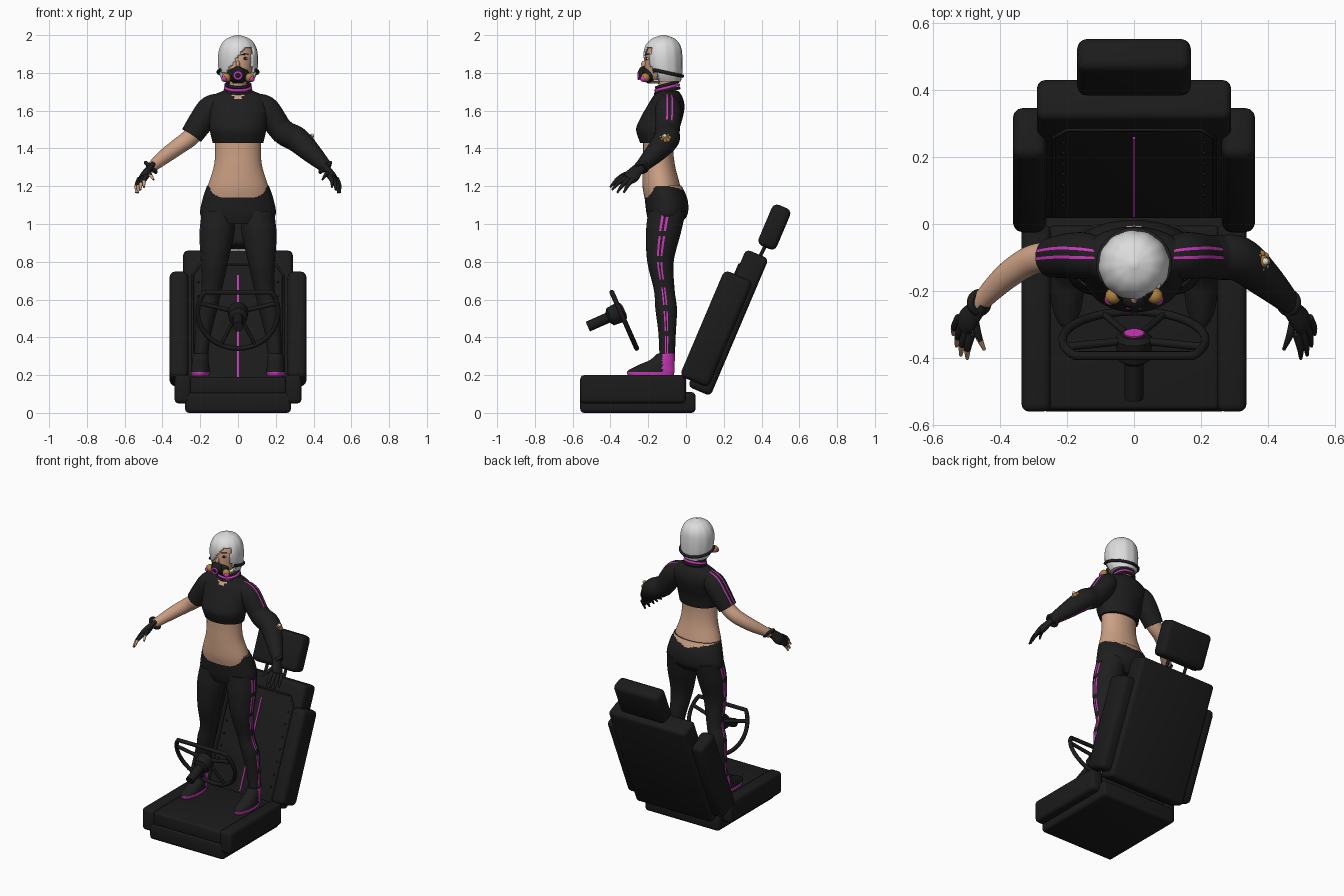
import bpy, bmesh
from math import sin, cos, pi, radians
from mathutils import Vector, Matrix

if "Cube" in bpy.data.objects:
    bpy.data.objects.remove(bpy.data.objects["Cube"])

# Materials
def material(name, *rgb):
    m = bpy.data.materials.new(name)
    m.use_nodes = True
    m.diffuse_color = (*rgb, 1)
    m.node_tree.nodes["Principled BSDF"].inputs["Base Color"].default_value = (*rgb, 1)
    return m

BLACK = material("black fabric", .013, .013, .013)
SKIN = material("skin", .6, .35, .23)
HAIR = material("silver hair", .72, .72, .73)
PINK = material("magenta trim", .62, .04, .52)
GOLD = material("gold", .42, .22, .05)
SEAT = material("black leather", .011, .011, .011)
SEGS = 48

# Helpers
def smooth(ob, angle=40):
    bpy.ops.object.select_all(action='DESELECT')
    ob.select_set(True)
    bpy.context.view_layer.objects.active = ob
    bpy.ops.object.shade_smooth_by_angle(angle=radians(angle))

def finish(name, bm, mats, angle=40):
    me = bpy.data.meshes.new(name)
    bmesh.ops.recalc_face_normals(bm, faces=bm.faces[:])
    bm.to_mesh(me)
    bm.free()
    for m in mats:
        me.materials.append(m)
    ob = bpy.data.objects.new(name, me)
    bpy.context.collection.objects.link(ob)
    smooth(ob, angle)
    return ob

def refine(rows, steps):
    """Catmull-Rom interpolation through rows of numbers."""
    rows = [Vector(r) for r in rows]
    if steps == 1:
        return rows
    out = []
    for k in range(len(rows) - 1):
        a, b, c, d = rows[max(k - 1, 0)], rows[k], rows[k + 1], rows[min(k + 2, len(rows) - 1)]
        for j in range(steps):
            t = j / steps
            out.append(b + (c - a) * t / 2 + (a * 2 - b * 5 + c * 4 - d) * t * t / 2
                       + (b * 3 - a - c * 3 + d) * t ** 3 / 2)
    return out + [rows[-1]]

def bridge(name, rings, mats, rule=None, side=1, angle=40):
    """Join rings with quads; rule(centre, index) picks a material slot, or None for a hole."""
    bm = bmesh.new()
    vs = [[bm.verts.new((p[0] * side, p[1], p[2])) for p in ring] for ring in rings]
    n = len(rings[0])
    for lo, hi in zip(vs, vs[1:]):
        for i in range(n):
            quad = (lo[i], lo[(i + 1) % n], hi[(i + 1) % n], hi[i])
            slot = rule(sum((v.co for v in quad), Vector()) / 4, i) if rule else 0
            if slot is not None:
                bm.faces.new(quad).material_index = slot
    bm.faces.new(vs[0])
    bm.faces.new(vs[-1])
    return finish(name, bm, mats, angle)

def loft(name, rows, mats, rule=None, side=1, steps=6, ripple=0):
    """Horizontal ellipses; each row is z, cx, cy, rx, ry."""
    rings = []
    for z, cx, cy, rx, ry in refine(rows, steps):
        ring = []
        for i in range(SEGS):
            a = 2 * pi * i / SEGS
            k = 1 + ripple * sin(12 * a)
            ring.append((cx + rx * k * cos(a), cy + ry * k * sin(a), z))
        rings.append(ring)
    return bridge(name, rings, mats, rule, side)

def tube(name, rows, mats, rule=None, side=1, steps=6, segs=SEGS, flat=1):
    """Round sections along a path; each row is x, y, z, radius."""
    rows = refine(rows, steps)
    rings = []
    for k, row in enumerate(rows):
        t = (rows[min(k + 1, len(rows) - 1)] - rows[max(k - 1, 0)]).xyz.normalized()
        u = t.cross(Vector((0, 1, 0))).normalized()
        v = t.cross(u)
        rings.append([row.xyz + row.w * (u * flat * cos(a) + v * sin(a))
                      for a in (2 * pi * i / segs for i in range(segs))])
    return bridge(name, rings, mats, rule, side)

def wire(name, pts, r, mat, cyclic=False):
    cu = bpy.data.curves.new(name, 'CURVE')
    cu.dimensions = '3D'
    cu.bevel_depth, cu.bevel_resolution, cu.use_fill_caps = r, 3, True
    sp = cu.splines.new('POLY')
    sp.points.add(len(pts) - 1)
    for p, q in zip(sp.points, pts):
        p.co = (*q, 1)
    sp.use_cyclic_u = cyclic
    cu.materials.append(mat)
    ob = bpy.data.objects.new(name, cu)
    bpy.context.collection.objects.link(ob)

def ball(name, c, size, mat):
    bm = bmesh.new()
    bmesh.ops.create_uvsphere(bm, u_segments=32, v_segments=20, radius=1,
                              matrix=Matrix.Translation(c) @ Matrix.Diagonal((*size, 1)))
    return finish(name, bm, [mat])

def box(name, c, size, mat, bevel=.02, tilt=0):
    bm = bmesh.new()
    m = Matrix.Translation(c) @ Matrix.Rotation(-tilt, 4, 'X') @ Matrix.Diagonal((*size, 1))
    bmesh.ops.create_cube(bm, size=1, matrix=m)
    if bevel:
        bmesh.ops.bevel(bm, geom=bm.edges[:], offset=bevel, segments=3, profile=.5, affect='EDGES')
    return finish(name, bm, [mat], 30)

SIDES = (("left", 1), ("right", -1))

# Seat base
box("seat_plinth", (0, -.255, .055), (.56, .61, .11), SEAT)
box("seat_cushion", (0, -.28, .145), (.51, .55, .09), SEAT, .015)
for word, s in SIDES:
    box(word + "_seat_bolster", (s * .292, -.28, .125), (.088, .56, .15), SEAT, .022)

# Reclined backrest: x across, d depth from the front, w distance up the back
LEAN = radians(23)
def back(x, d, w):
    return Vector((x, -.03 + d * cos(LEAN) + w * sin(LEAN), .2 - d * sin(LEAN) + w * cos(LEAN)))

box("backrest", back(0, .125, .355), (.58, .13, .79), SEAT, .025, LEAN)
box("headrest", back(0, .152, .916), (.34, .105, .235), SEAT, .03, LEAN)
box("backrest_piping", back(0, .058, .3), (.008, .008, .6), PINK, 0, LEAN)
for word, s in SIDES:
    box(word + "_back_bolster", back(s * .312, .08, .3), (.1, .165, .61), SEAT, .03, LEAN)
    wire(word + "_headrest_post", [back(s * .07, .14, .7), back(s * .07, .15, .85)], .01, SEAT)
    wire(word + "_backrest_seam", [back(s * x, .058, w) for x, w in ((.24, 0), (.24, .6), (.2, .66), (0, .66))],
         .006, SEAT)
    for k in range(7):
        ball(word + "_stud", back(s * .21, .06, .08 + k * .08), (.006, .006, .006), SEAT)

# Steering wheel: x across, u up the wheel, d along the column axis
def wheel(x, u, d=0):
    return Vector((x, -.33 - .405 * u + .914 * d, .497 + .914 * u + .405 * d))

circle = [2 * pi * k / 64 for k in range(64)]
wire("wheel_rim", [wheel(.213 * cos(a), min(.155, .04 + .21 * sin(a))) for a in circle], .013, SEAT, True)
tube("wheel_hub", [(*wheel(0, .04, d), r) for d, r in
     ((-.19, .028), (-.075, .028), (-.06, .05), (.005, .055), (.02, .04))], [SEAT], steps=1)
tube("hub_badge", [(*wheel(0, .04, d), .03) for d in (.019, .024)], [PINK], steps=1)
for word, s in SIDES:
    wire(word + "_upper_spoke", [wheel(0, .04), wheel(s * .2, .09)], .012, SEAT)
    wire(word + "_lower_spoke", [wheel(0, .04), wheel(s * .09, -.15)], .01, SEAT)

# Legs and shoes
def side_stripe(c, i):
    return 1 if i in (0, SEGS - 2) and int(c.z * 30) % 4 else 0

for word, s in SIDES:
    loft(word + "_leg", [(.28, .198, -.1, .036, .04), (.42, .185, -.1, .043, .046),
         (.55, .165, -.105, .056, .057), (.65, .14, -.115, .054, .055), (.8, .125, -.135, .072, .07),
         (.95, .112, -.12, .092, .092), (1.07, .1, -.1, .09, .1)], [BLACK, PINK], side_stripe, s, 10)
    loft(word + "_shoe", [(.195, .2, -.185, .046, .12), (.222, .2, -.185, .05, .124),
         (.255, .2, -.155, .046, .093), (.28, .199, -.125, .043, .066), (.315, .198, -.105, .042, .045)],
         [BLACK, PINK], lambda c, i: int(c.y > -.125 or c.z < .218), s)

# Pelvis with a dipped waistband, then bare midriff
loft("trousers_top", [(1.0, 0, -.112, .15, .08), (1.05, 0, -.1, .199, .108), (1.13, 0, -.105, .188, .113),
     (1.205, 0, -.125, .163, .1)], [BLACK, SKIN], lambda c, i: int(c.z > 1.165 + abs(c.x) * .22), steps=12)
loft("midriff", [(1.14, 0, -.12, .17, .1), (1.2, 0, -.13, .16, .1), (1.3, 0, -.143, .129, .087),
     (1.38, 0, -.147, .121, .08), (1.46, 0, -.147, .125, .08)], [SKIN])

# Cropped top with a V neckline
loft("cropped_top", [(1.43, 0, -.145, .134, .098), (1.5, 0, -.15, .15, .114), (1.56, 0, -.13, .155, .112),
     (1.62, 0, -.108, .165, .1), (1.67, 0, -.098, .15, .08), (1.705, 0, -.095, .08, .055)],
     [BLACK, SKIN], lambda c, i: int(c.y < -.11 and c.z > 1.655 + abs(c.x) * .8), steps=12)

# Arms: short sleeves, one bare forearm, one long sleeve, gloves
for word, s in SIDES:
    tube(word + "_short_sleeve", [(.07, -.1, 1.65, .045), (.14, -.095, 1.615, .068), (.19, -.095, 1.55, .068),
         (.245, -.1, 1.47, .06)], [BLACK, PINK], lambda c, i: int(i in (0, SEGS - 3)), s)
    tube(word + "_glove_palm", [(.455, -.23, 1.31, .031), (.475, -.26, 1.285, .033), (.495, -.285, 1.255, .04),
         (.508, -.305, 1.235, .034)], [BLACK], side=s, flat=.6)
    wire(word + "_wrist_cuff", [(s * (.462 + .026 * cos(a)), -.235 + .03 * sin(a), 1.3 + .024 * cos(a))
         for a in circle], .011, BLACK, True)
    tips = ((.54, -.33, 1.165), (.53, -.365, 1.165), (.517, -.392, 1.18), (.498, -.402, 1.195), (.447, -.375, 1.235))
    for k, tip in enumerate(tips):
        thumb = k == 4
        root = Vector((.48, -.275, 1.275)) if thumb else Vector((.522 - .012 * k, -.28 - .016 * k, 1.238 + .005 * k))
        mid = root.lerp(Vector(tip), .55) + Vector((.004, 0, .008))
        tube(f"{word}_finger_{k + 1}", [(*root, .014), (*mid, .011), (*tip, .005)],
             [BLACK, SKIN if s < 0 else BLACK],
             lambda c, i, m=mid: int(c.z < m.z), s, segs=16)

tube("right_bare_arm", [(.2, -.1, 1.52, .05), (.25, -.1, 1.46, .047), (.31, -.11, 1.415, .044),
     (.385, -.16, 1.36, .039), (.465, -.24, 1.295, .027)], [SKIN], side=-1)
tube("left_long_sleeve", [(.2, -.095, 1.53, .064), (.25, -.1, 1.48, .066), (.315, -.105, 1.445, .067),
     (.39, -.165, 1.375, .054), (.468, -.24, 1.3, .033)], [BLACK, PINK],
     lambda c, i: int(i in (SEGS // 2, SEGS // 2 + 3) and c.x > .28))

# Sleeve ornament
centre = Vector((.38, -.112, 1.455))
across, along = Vector((.7, 0, -.7)), Vector((0, 1, 0))
for a in circle[::8]:
    ball("ornament_petal", centre + (across * cos(a) + along * sin(a)) * .022, (.012, .012, .012), GOLD)
ball("ornament_disc", centre, (.02, .022, .02), GOLD)
ball("ornament_pearl", centre + Vector((.012, 0, .012)), (.011, .011, .011), HAIR)
wire("sleeve_clasp", [(.345, -.145, 1.475), (.405, -.172, 1.425)], .005, HAIR)

# Neck and choker
loft("neck", [(1.66, 0, -.09, .055, .05), (1.72, 0, -.098, .045, .045), (1.8, 0, -.11, .045, .05)], [SKIN])
for z, r, m in ((1.705, .07, BLACK), (1.722, .067, PINK), (1.738, .064, BLACK)):
    wire("choker_ring", [(r * cos(a), -.1 + r * .9 * sin(a), z + .015 * sin(a)) for a in circle], .008, m, True)

# Head and face
loft("head", [(1.745, 0, -.165, .025, .04), (1.78, 0, -.15, .06, .07), (1.83, 0, -.13, .079, .089),
     (1.89, 0, -.123, .086, .091), (1.95, 0, -.12, .065, .07), (1.98, 0, -.12, .02, .02)], [SKIN])
ball("nose", (0, -.218, 1.845), (.011, .02, .02), SKIN)
for word, s in SIDES:
    ball(word + "_eye", (s * .037, -.198, 1.875), (.016, .012, .008), HAIR)
    ball(word + "_iris", (s * .037, -.207, 1.876), (.009, .006, .008), BLACK)
    wire(word + "_eyebrow", [(s * .02, -.211, 1.898), (s * .055, -.196, 1.9)], .003, BLACK)

# Bobbed hair with a swept fringe
def face_opening(c, i):
    fringe = c.y < -.145 and c.z < 1.935 and .04 - (1.935 - c.z) * .8 < c.x < .078
    chin = c.z < 1.8 and c.y < -.15
    return None if fringe or chin else 0

hair = loft("hair", [(1.755, 0, -.105, .08, .078), (1.8, 0, -.116, .1, .096), (1.88, 0, -.122, .106, .103),
            (1.94, 0, -.122, .094, .094), (1.98, 0, -.12, .062, .062), (2.0, 0, -.12, .01, .01)],
            [HAIR], face_opening, steps=10, ripple=.012)
shell = hair.modifiers.new("thickness", 'SOLIDIFY')
shell.thickness, shell.offset = .01, -1

# Breathing mask with filters and head strap
ball("mask_shell", (0, -.19, 1.79), (.06, .05, .045), BLACK)
ball("mask_snout", (0, -.225, 1.795), (.036, .03, .04), BLACK)
wire("mask_valve", [(.018 * cos(a), -.25, 1.785 + .018 * sin(a)) for a in circle], .006, PINK, True)
for word, s in SIDES:
    ball(word + "_filter", (s * .062, -.215, 1.775), (.024, .024, .024), GOLD)
    ball(word + "_filter_cap", (s * .072, -.225, 1.768), (.016, .018, .016), PINK)
wire("head_strap", [(.105 * cos(a), -.12 + .101 * sin(a), 1.805 - .022 * sin(a))
     for a in (radians(k * 5 - 30) for k in range(49))], .009, BLACK)
